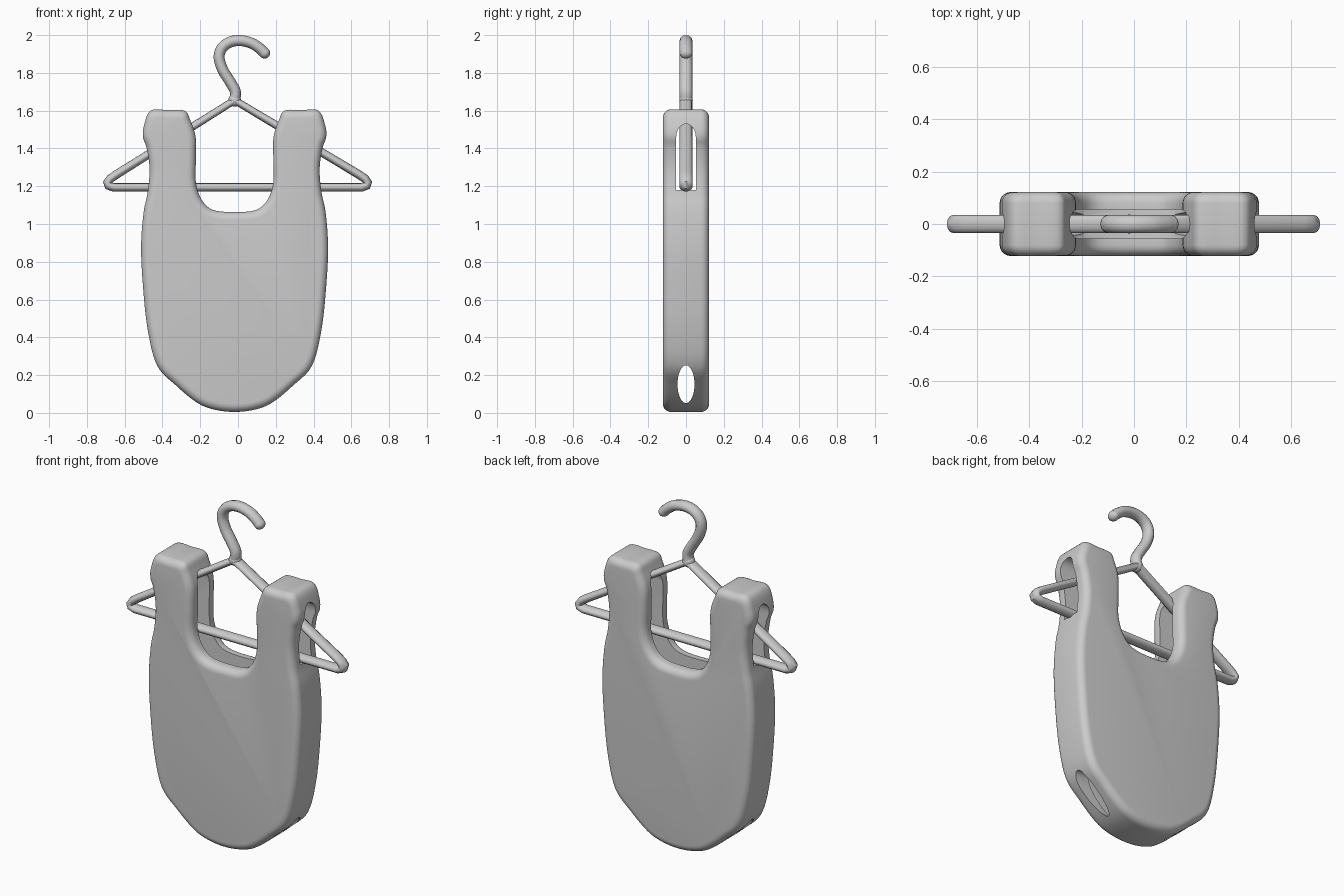
import bpy, bmesh, math
from mathutils import Vector

if "Cube" in bpy.data.objects:
    bpy.data.objects.remove(bpy.data.objects["Cube"])

CX = -0.018  # the garment and hanger neck sit slightly left of centre


def loft(name, rings):
    bm = bmesh.new()
    vs = [[bm.verts.new(p) for p in r] for r in rings]
    n = len(rings[0])
    for a, b in zip(vs, vs[1:]):
        for i in range(n):
            j = (i + 1) % n
            bm.faces.new((a[i], a[j], b[j], b[i]))
    bm.faces.new(vs[0])
    bm.faces.new(vs[-1])
    bmesh.ops.recalc_face_normals(bm, faces=bm.faces)
    me = bpy.data.meshes.new(name)
    bm.to_mesh(me)
    bm.free()
    ob = bpy.data.objects.new(name, me)
    bpy.context.collection.objects.link(ob)
    return ob


def activate(ob):
    bpy.ops.object.select_all(action='DESELECT')
    ob.select_set(True)
    bpy.context.view_layer.objects.active = ob


def mirrored(half):
    # half outline starting and (optionally) ending on the middle line
    back = [(-x, z) for x, z in reversed(half) if x > 0]
    return [Vector(p) for p in list(half) + back]


def smooth(pts, steps=5, closed=True):
    n, out = len(pts), []
    for i in range(n if closed else n - 1):
        idx = [i - 1, i, i + 1, i + 2]
        p = [pts[k % n] if closed else pts[min(max(k, 0), n - 1)] for k in idx]
        for s in range(steps):
            t = s / steps
            out.append(0.5 * (2 * p[1] + (p[2] - p[0]) * t
                              + (2 * p[0] - 5 * p[1] + 4 * p[2] - p[3]) * t * t
                              + (3 * p[1] - p[0] - 3 * p[2] + p[3]) * t ** 3))
    if not closed:
        out.append(pts[-1])
    return out


def inset(pts, d):
    # move a counter-clockwise outline inwards by d
    n, out = len(pts), []
    for i, p in enumerate(pts):
        a = (p - pts[i - 1]).normalized()
        b = (pts[(i + 1) % n] - p).normalized()
        na, nb = Vector((-a.y, a.x)), Vector((-b.y, b.x))
        m = (na + nb).normalized()
        out.append(p + m * d / max(m.dot(na), 0.5))
    return out


def xz(pts, y):
    return [(p.x + CX, y, p.y) for p in pts]


# Garment: outline with rounded front and back edges
half = [(0, .005), (.11, .018), (.2, .055), (.31, .145), (.41, .25), (.46, .44),
        (.485, .67), (.495, .88), (.482, 1.06), (.46, 1.17), (.45, 1.29),
        (.465, 1.40), (.485, 1.46), (.48, 1.52), (.445, 1.6), (.355, 1.603),
        (.265, 1.6), (.235, 1.55), (.206, 1.46), (.205, 1.34), (.205, 1.22),
        (.175, 1.13), (.115, 1.075), (0, 1.063)]
outline = mirrored(half)
R, H = 0.042, 0.122
prof = []
for k in range(7):
    a = math.radians(15 * k)
    prof.append((-H + R * (1 - math.sin(a)), R * (1 - math.cos(a))))
prof = [(y, d) for y, d in reversed(prof)] + [(-y, d) for y, d in prof]
garment = loft("garment", [xz(smooth(inset(outline, d)), y) for y, d in prof])

# Hollow inside, arm openings and leg openings
cav = mirrored([(0, .047), (.17, .085), (.355, .28), (.41, .46), (.435, .7),
                (.445, .9), (.425, 1.1), (.40, 1.25)])
cavity = loft("cavity_cutter", [xz(cav, -.056), xz(cav, .056)])

arm = [(-.052, 1.18), (.052, 1.18)]
arm += [(.052 * math.cos(t), 1.46 + .07 * math.sin(t))
        for t in [math.pi * i / 12 for i in range(13)]]
arms = loft("arm_cutter", [[(x, y, z) for y, z in arm] for x in (-1, 1)])

leg = [(.045 * math.cos(t), .152 + .1 * math.sin(t))
       for t in [math.tau * i / 32 for i in range(32)]]
legs = loft("leg_cutter", [[(x, y, z) for y, z in leg] for x in (-1, 1)])

for cutter in (cavity, arms, legs):
    cutter.hide_render = True
    m = garment.modifiers.new("cut", 'BOOLEAN')
    m.operation = 'DIFFERENCE'
    m.solver = 'EXACT'
    m.object = cutter
    activate(garment)
    bpy.ops.object.modifier_apply(modifier=m.name)
    bpy.data.objects.remove(cutter)
activate(garment)
bpy.ops.object.shade_smooth_by_angle(angle=math.radians(35))


def tube(name, pts, radius, depth, closed):
    cu = bpy.data.curves.new(name, 'CURVE')
    cu.dimensions = '3D'
    cu.bevel_depth = radius
    cu.bevel_resolution = 4
    cu.use_fill_caps = True
    sp = cu.splines.new('POLY')
    sp.points.add(len(pts) - 1)
    for q, p in zip(sp.points, pts):
        q.co = (p.x, 0, p.y, 1)
    sp.use_cyclic_u = closed
    ob = bpy.data.objects.new(name, cu)
    bpy.context.collection.objects.link(ob)
    ob.scale.y = depth / radius
    activate(ob)
    bpy.ops.object.convert(target='MESH')
    bpy.ops.object.shade_smooth_by_angle(angle=math.radians(40))


def ball(name, x, z, r, depth):
    bpy.ops.mesh.primitive_uv_sphere_add(segments=20, ring_count=12, radius=r,
                                         location=(x, 0, z))
    ob = bpy.context.object
    ob.name = name
    ob.scale.y = depth / r
    bpy.ops.object.shade_smooth()


# Hanger: triangular frame with rounded corners
right = [(.64, 1.262), (.672, 1.24), (.688, 1.22), (.682, 1.203), (.655, 1.194)]
frame = [Vector((CX, 1.655))] + [Vector(p) for p in right]
frame += [Vector((-x - .004, z)) for x, z in reversed(right)]
tube("hanger_frame", frame, .023, .034, True)

# Hook with a rounded tip and a joint at the top of the frame
hook = [(-.018, 1.655), (-.014, 1.70), (-.04, 1.75), (-.08, 1.815), (-.1, 1.88),
        (-.086, 1.93), (-.045, 1.962), (.01, 1.971), (.07, 1.958), (.115, 1.93),
        (.141, 1.905)]
tube("hanger_hook", smooth([Vector(p) for p in hook], 5, False), .029, .034, False)
ball("hook_tip", .141, 1.905, .029, .034)
ball("hook_joint", CX, 1.655, .034, .036)
